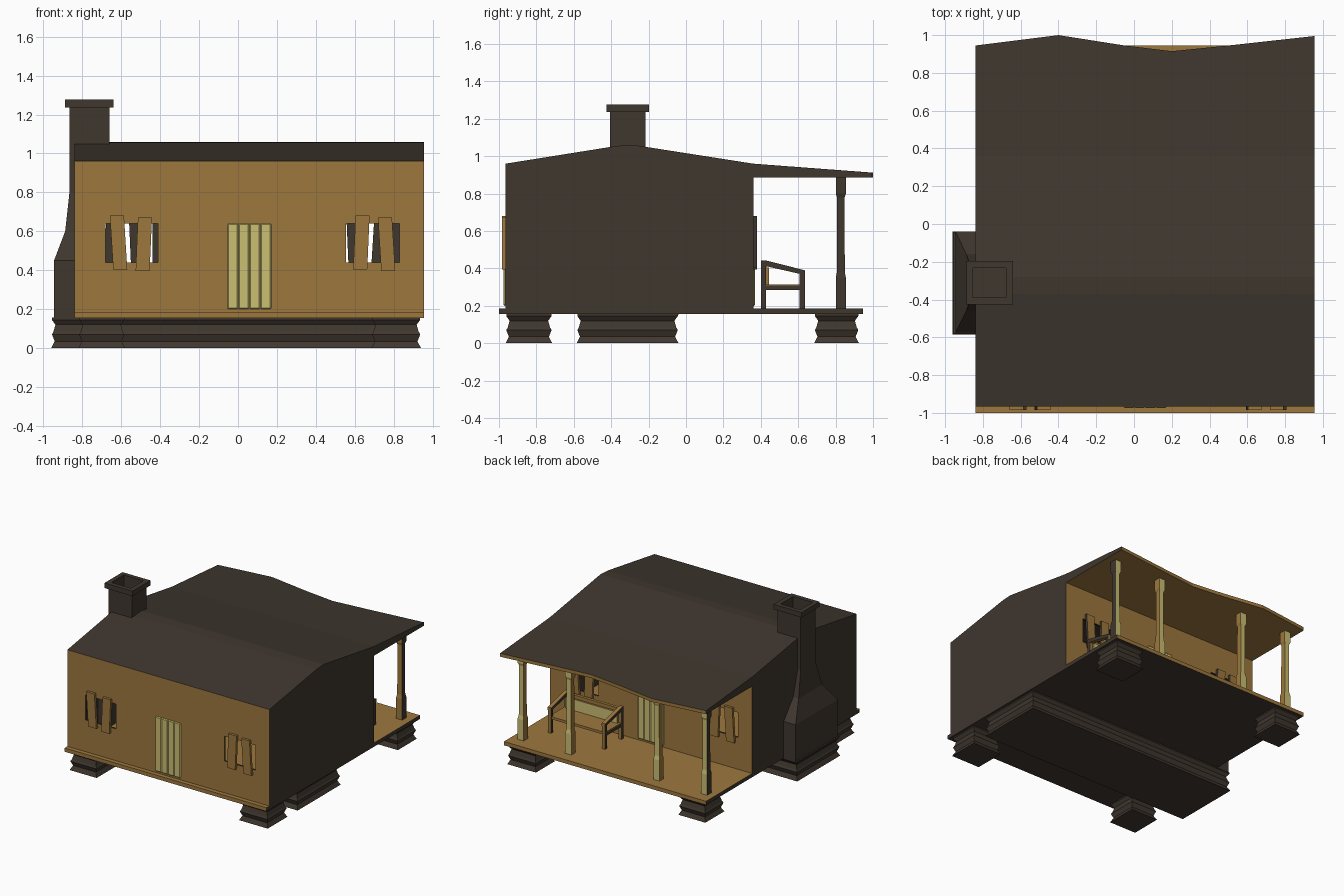
import bpy, bmesh, math

if "Cube" in bpy.data.objects:
    bpy.data.objects.remove(bpy.data.objects["Cube"])


def material(name, rgb):
    m = bpy.data.materials.new(name)
    m.diffuse_color = (*rgb, 1)
    m.use_nodes = True
    m.node_tree.nodes["Principled BSDF"].inputs["Base Color"].default_value = m.diffuse_color
    return m


TAN = material("tan_wood", (0.335, 0.185, 0.047))
DARK = material("dark_wood", (0.050, 0.038, 0.028))
PALE = material("pale_wood", (0.60, 0.52, 0.17))


def build(name, verts, faces, mats, rule=None, closed=True, drop=None):
    """Mesh object; rule(normal) picks the material, drop(normal) removes faces."""
    bm = bmesh.new()
    vs = [bm.verts.new(v) for v in verts]
    for f in faces:
        bm.faces.new([vs[i] for i in f])
    if closed:
        bmesh.ops.recalc_face_normals(bm, faces=bm.faces)
    bm.normal_update()
    if drop:
        bmesh.ops.delete(bm, geom=[f for f in bm.faces if drop(f.normal)], context='FACES')
    if rule:
        for f in bm.faces:
            f.material_index = rule(f.normal)
    me = bpy.data.meshes.new(name)
    bm.to_mesh(me)
    bm.free()
    for m in mats:
        me.materials.append(m)
    ob = bpy.data.objects.new(name, me)
    bpy.context.collection.objects.link(ob)
    return ob


def loft(name, rings, mats, rule=None):
    """Stack of rectangles (x0, x1, y0, y1, z) joined into a closed solid."""
    verts, faces = [], []
    for x0, x1, y0, y1, z in rings:
        verts += [(x0, y0, z), (x1, y0, z), (x1, y1, z), (x0, y1, z)]
    for r in range(len(rings) - 1):
        for i in range(4):
            a, b = r * 4 + i, r * 4 + (i + 1) % 4
            faces.append((a, b, b + 4, a + 4))
    n = len(verts)
    faces += [(0, 1, 2, 3), (n - 4, n - 3, n - 2, n - 1)]
    return build(name, verts, faces, mats, rule)


def box(name, x0, x1, y0, y1, z0, z1, mats, rule=None):
    return loft(name, [(x0, x1, y0, y1, z0), (x0, x1, y0, y1, z1)], mats, rule)


def sweep(name, stations, mats, rule=None, drop=None):
    """Profiles [(y, z)...] placed at several x values, joined and capped."""
    k = len(stations[0][1])
    verts = [(x, y, z) for x, prof in stations for y, z in prof]
    faces = [(s * k + i, s * k + (i + 1) % k, (s + 1) * k + (i + 1) % k, (s + 1) * k + i)
             for s in range(len(stations) - 1) for i in range(k)]
    n = len(verts)
    faces += [tuple(range(k)), tuple(range(n - k, n))]
    return build(name, verts, faces, mats, rule, drop=drop)


XL, XR, YF, YB = -0.84, 0.955, -0.965, 0.36
side_dark = lambda n: 1 if abs(n.x) > 0.5 else 0

# Floor slab
box("floor", XL, XR, -1.0, 0.945, 0.155, 0.185, [TAN, DARK],
    lambda n: 1 if abs(n.x) > 0.5 or n.z < -0.5 else 0)

# Stone piers and the long plinth under the ridge
STEPS = [(0, 0), (0.035, 0.018), (0.07, 0.004), (0.085, 0.012), (0.12, 0.022), (0.145, 0.004), (0.156, 0.004)]


def pier(name, x0, x1, y0, y1):
    loft(name, [(x0 + d, x1 - d, y0 + d, y1 - d, z) for z, d in STEPS], [DARK])


for px, (x0, x1) in (("left", (-0.82, -0.58)), ("right", (0.685, 0.94))):
    pier("front_pier_" + px, x0, x1, -0.965, -0.715)
    pier("back_pier_" + px, x0, x1, 0.685, 0.925)
pier("plinth", -0.96, 0.94, -0.585, -0.04)

# Gable walls and main roof, open at front, back and bottom
profile = [(YF, 0.185), (YF, 0.96), (-0.37, 1.055), (-0.28, 1.06), (YB, 0.96), (YB, 0.185)]
sweep("gables_and_roof", [(XL, profile), (XR, profile)], [DARK],
      drop=lambda n: abs(n.y) > 0.9 or n.z < -0.9)

# Porch roof with a sagging, wavy eave
eave = [(XL, 0.945), (-0.4, 1.0), (-0.05, 0.945), (0.2, 0.915), (0.5, 0.945), (XR, 0.995)]
sweep("porch_roof", [(x, [(YB, 0.96), (y, 0.912), (y, 0.885), (YB, 0.885)]) for x, y in eave],
      [TAN, DARK], lambda n: 1 if abs(n.x) > 0.6 or n.z > 0.5 else 0)


def facade(prefix, turned):
    """Wall with two window holes, plank door and boards; the back is a half turn of the front."""
    parts = []
    xs, zs = [XL, -0.68, -0.41, 0.555, 0.83, XR], [0.185, 0.44, 0.64, 0.96]
    verts = [(x, YF, z) for z in zs for x in xs]
    faces = [(j * 6 + i, j * 6 + i + 1, j * 6 + i + 7, j * 6 + i + 6)
             for j in range(3) for i in range(5) if not (j == 1 and i in (1, 3))]
    wall = build(prefix + "_wall", verts, faces, [TAN, DARK], closed=False)
    mod = wall.modifiers.new("thickness", 'SOLIDIFY')
    mod.thickness, mod.offset = 0.015, -1
    mod.material_offset = mod.material_offset_rim = 1
    parts.append(wall)
    # door planks with a slightly pillowed face
    for i in range(4):
        a = -0.055 + i * 0.0565
        b = a + 0.0565
        ob = box(prefix + "_door_plank", a, b, YF - 0.010, YF + 0.004, 0.2, 0.64, [PALE])
        bev = ob.modifiers.new("soft_edge", 'BEVEL')
        bev.width, bev.segments = 0.006, 1
        parts.append(ob)
    # crooked boards nailed over the windows: x at bottom, x at top, z range
    for xb, xt, z0, z1 in ((-0.605, -0.622, 0.405, 0.68), (-0.49, -0.478, 0.395, 0.672),
                           (0.628, 0.64, 0.405, 0.68), (0.772, 0.755, 0.395, 0.672)):
        h = 0.036
        parts.append(loft(prefix + "_window_board",
                          [(xb - h, xb + h, YF - 0.02, YF, z0), (xt - h, xt + h, YF - 0.02, YF, z1)],
                          [TAN, DARK], lambda n: 1 if n.x < -0.5 or n.y > 0.5 else 0))
    if turned:
        for ob in parts:
            ob.rotation_euler.z = math.pi
            ob.location = (XL + XR, YF + YB, 0)


facade("front", False)
facade("back", True)

# Porch posts
for x, outer in ((-0.76, -1), (-0.336, 0), (0.447, 0), (0.87, 1)):
    loft("porch_post", [(x - h, x + h, 0.828 - h, 0.828 + h, z) for z, h in
                        ((0.185, 0.027), (0.35, 0.027), (0.38, 0.021), (0.78, 0.020), (0.80, 0.027), (0.888, 0.027))],
         [TAN, DARK, PALE],
         lambda n, o=outer: 2 if n.y > 0.5 else (1 if n.x * o > 0.5 else 0))

# Chimney: breast, shoulders, stack, cap and flue
loft("chimney", [
    (-0.945, -0.78, -0.575, -0.04, 0.15), (-0.945, -0.78, -0.575, -0.04, 0.45),
    (-0.888, -0.78, -0.46, -0.16, 0.60), (-0.866, -0.78, -0.405, -0.217, 0.80),
    (-0.866, -0.66, -0.405, -0.217, 1.0), (-0.866, -0.66, -0.405, -0.217, 1.237),
    (-0.888, -0.64, -0.425, -0.197, 1.237), (-0.888, -0.64, -0.425, -0.197, 1.277),
    (-0.852, -0.678, -0.388, -0.232, 1.277), (-0.852, -0.678, -0.388, -0.232, 1.18)], [DARK])

# Porch bench
for s, x in (("left", 0.275), ("right", 0.755)):
    x1 = x + 0.027
    box("bench_back_leg_" + s, x, x1, 0.40, 0.427, 0.185, 0.43, [TAN, DARK], side_dark)
    box("bench_front_leg_" + s, x, x1, 0.608, 0.635, 0.185, 0.38, [TAN, DARK], side_dark)
    sweep("bench_arm_" + s, [(v, [(0.40, 0.442), (0.43, 0.442), (0.635, 0.39), (0.635, 0.365), (0.40, 0.418)])
                             for v in (x - 0.002, x1 + 0.002)], [TAN, DARK], side_dark)
    box("bench_side_rail_" + s, x + 0.003, x1 - 0.003, 0.42, 0.61, 0.285, 0.308, [TAN, DARK], side_dark)
box("bench_seat", 0.28, 0.777, 0.425, 0.625, 0.295, 0.315, [TAN])
box("bench_back_panel", 0.30, 0.757, 0.425, 0.445, 0.315, 0.405, [TAN, PALE],
    lambda n: 1 if n.y > 0.5 else 0)
box("bench_top_rail", 0.30, 0.757, 0.405, 0.43, 0.405, 0.432, [TAN])
